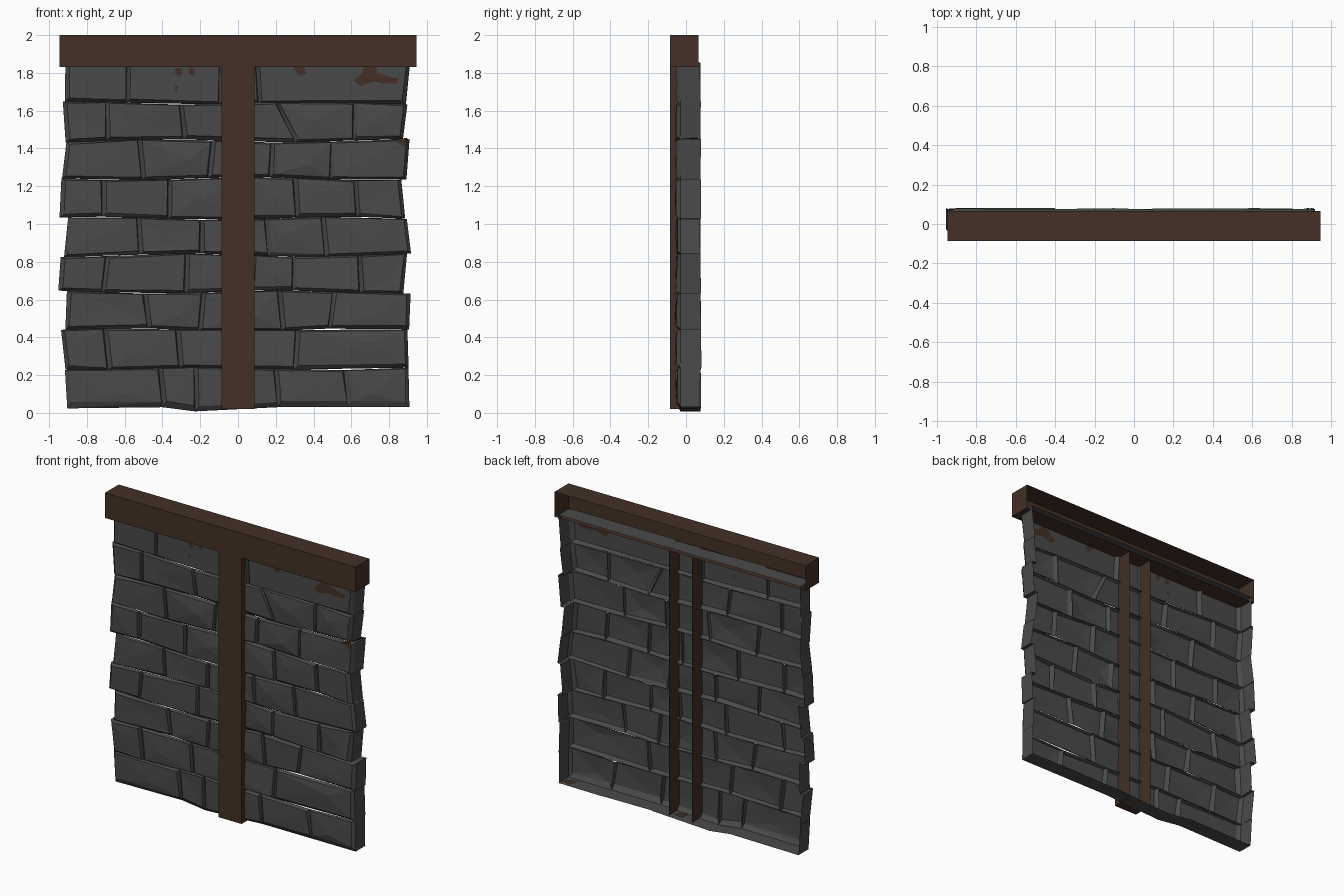
import bpy, bmesh, math, random

if "Cube" in bpy.data.objects:
    bpy.data.objects.remove(bpy.data.objects["Cube"])

random.seed(4)


def material(name, col):
    m = bpy.data.materials.new(name)
    m.diffuse_color = (*col, 1)
    m.use_nodes = True
    m.node_tree.nodes["Principled BSDF"].inputs["Base Color"].default_value = m.diffuse_color
    return m


STONE = material("dark grey stone", (0.068, 0.068, 0.068))
WOOD = material("dark brown wood", (0.056, 0.030, 0.019))


def finish(name, bm, mats):
    me = bpy.data.meshes.new(name)
    bm.to_mesh(me)
    bm.free()
    for m in mats:
        me.materials.append(m)
    ob = bpy.data.objects.new(name, me)
    bpy.context.collection.objects.link(ob)
    return ob


def poly(bm, pts, mat=0):
    f = bm.faces.new([bm.verts.new(p) for p in pts])
    f.material_index = mat
    return f


# ---- timber: hollow beam and post, open at the back
def open_box(name, x, y0, y1, z0, z1, top=True, bottom_y=None):
    bm = bmesh.new()
    poly(bm, [(-x, y0, z0), (x, y0, z0), (x, y0, z1), (-x, y0, z1)])
    poly(bm, [(x, y0, z0), (x, y1, z0), (x, y1, z1), (x, y0, z1)])
    poly(bm, [(-x, y1, z0), (-x, y0, z0), (-x, y0, z1), (-x, y1, z1)])
    if top:
        poly(bm, [(-x, y0, z1), (x, y0, z1), (x, y1, z1), (-x, y1, z1)])
    by = y1 if bottom_y is None else bottom_y
    poly(bm, [(-x, by, z0), (x, by, z0), (x, y0, z0), (-x, y0, z0)])
    finish(name, bm, [WOOD])


open_box("top_beam", 0.945, -0.085, 0.065, 1.83, 2.0)
open_box("centre_post", 0.087, -0.085, 0.06, 0.02, 1.83, top=False, bottom_y=-0.03)

# ---- stone courses: joint positions per row, from the bottom up
ROWS = [
    [-.91, -.41, -.23, .20, .57, .905],
    [-.925, -.70, -.32, .30, .90],
    [-.91, -.49, -.20, .22, .49, .91],
    [-.945, -.71, -.28, .07, .29, .64, .885],
    [-.91, -.53, -.20, .15, .45, .905],
    [-.94, -.72, -.37, .05, .30, .62, .875],
    [-.92, -.52, -.15, .17, .49, .90],
    [-.92, -.70, -.30, .25, .61, .885],
    [-.915, -.59, -.10, .10, .90],
]
LEVELS = [.02, .235, .44, .64, .835, 1.03, 1.24, 1.44, 1.64, 1.855]
GROOVE, BACK = -0.028, 0.073


def level(i, x):
    """Height of the wavy bed joint under row i."""
    if i == 0:
        return 0.008 + 0.022 * min(1, abs(x + .23) / .17) - 0.015 * max(0, -x - .5)
    if i == 9:
        return LEVELS[9]
    return LEVELS[i] + 0.009 * math.sin(x * 5 + i * 2.3)


def jit(a):
    return random.uniform(-a, a)


bm = bmesh.new()
ends = []
for i, joints in enumerate(ROWS):
    flat = i == 8
    slants = [jit(.012) for _ in joints]
    if i == 7:
        slants[3] = -.05
    ends.append([(joints[k] - slants[k], joints[k] + slants[k]) for k in (0, -1)])
    for k in range(len(joints) - 1):
        xa, xb, sa, sb = joints[k], joints[k + 1], slants[k], slants[k + 1]
        first, last = k == 0, k == len(joints) - 2
        outer = [(xa - sa, GROOVE, level(i, xa)), (xb - sb, GROOVE, level(i, xb)),
                 (xb + sb, GROOVE, level(i + 1, xb)), (xa + sa, GROOVE, level(i + 1, xa))]
        l, r = .022, (.018 if last else .004)
        b, t = (.03 if i == 0 else .016), .007
        inset = [(l, b), (-r, b), (-r, -t), (l, -t)]
        inner = []
        for (x, y, z), (dx, dz) in zip(outer, inset):
            y = -.054 if flat else -.05 + jit(.006)
            inner.append((x + dx + jit(.003), y, z + dz + jit(.005)))
        # off-centre peak gives the chiselled facets
        u, v = random.uniform(.3, .7), random.uniform(.3, .7)
        peak = ((xa * (1 - u) + xb * u), -.054 if flat else -.054 + jit(.006),
                LEVELS[i] * (1 - v) + LEVELS[i + 1] * v)
        vo = [bm.verts.new(p) for p in outer]
        vi = [bm.verts.new(p) for p in inner]
        vp = bm.verts.new(peak)
        for n in range(4):
            m = (n + 1) % 4
            bm.faces.new((vo[n], vo[m], vi[m]))
            bm.faces.new((vo[n], vi[m], vi[n]))
            bm.faces.new((vi[n], vi[m], vp))

        # returns along the outer edges, running to the back
        def back_strip(p, q):
            poly(bm, [p, (p[0], BACK + random.uniform(0, .008), p[2]),
                      (q[0], BACK + random.uniform(0, .008), q[2]), q])
        if first:
            back_strip(outer[3], outer[0])
        if last:
            back_strip(outer[1], outer[2])
        if i == 0:
            back_strip(outer[0], outer[1])
        if i == 8:
            back_strip(outer[2], outer[3])

# small ledges where neighbouring courses step in or out
for i in range(1, 9):
    for side in (0, 1):
        a, b = ends[i - 1][side][1], ends[i][side][0]
        brown = 1 if (i, side) == (7, 1) else 0
        z = level(i, a)
        poly(bm, [(a, GROOVE, z), (b, GROOVE, z), (b, BACK, z), (a, BACK, z)], brown)
finish("stone_wall", bm, [STONE, WOOD])

# ---- brown stains: thin plates lying through the top course
STAINS = [
    [(.61, 1.76), (.65, 1.73), (.72, 1.755), (.76, 1.745), (.84, 1.745),
     (.85, 1.77), (.78, 1.785), (.74, 1.80), (.73, 1.832), (.67, 1.832), (.65, 1.79)],
    [(.29, 1.825), (.33, 1.785), (.36, 1.80), (.35, 1.832), (.30, 1.832)],
    [(-.335, 1.80), (-.31, 1.78), (-.295, 1.80), (-.30, 1.825), (-.33, 1.825)],
    [(-.26, 1.80), (-.24, 1.78), (-.225, 1.81), (-.24, 1.83), (-.26, 1.825)],
    [(-.335, 1.71), (-.325, 1.70), (-.315, 1.73), (-.33, 1.735)],
]
bm = bmesh.new()
for s in STAINS:
    for y in (-.0565, -.0515):
        poly(bm, [(x, y, z) for x, z in s])
# stain on the right edge and on the foot of the wall
poly(bm, [(.825, -.058, 1.442), (.885, -.058, 1.405), (.89, -.056, 1.455), (.86, -.058, 1.452)])
poly(bm, [(.825, -.058, 1.442), (.86, -.058, 1.452), (.895, .06, 1.455), (.905, .06, 1.445)])
for x in (-.02, .82):
    poly(bm, [(x, .0, .034), (x + .06, .01, .034), (x + .07, .05, .034), (x + .01, .06, .034)])
finish("brown_stains", bm, [WOOD])
